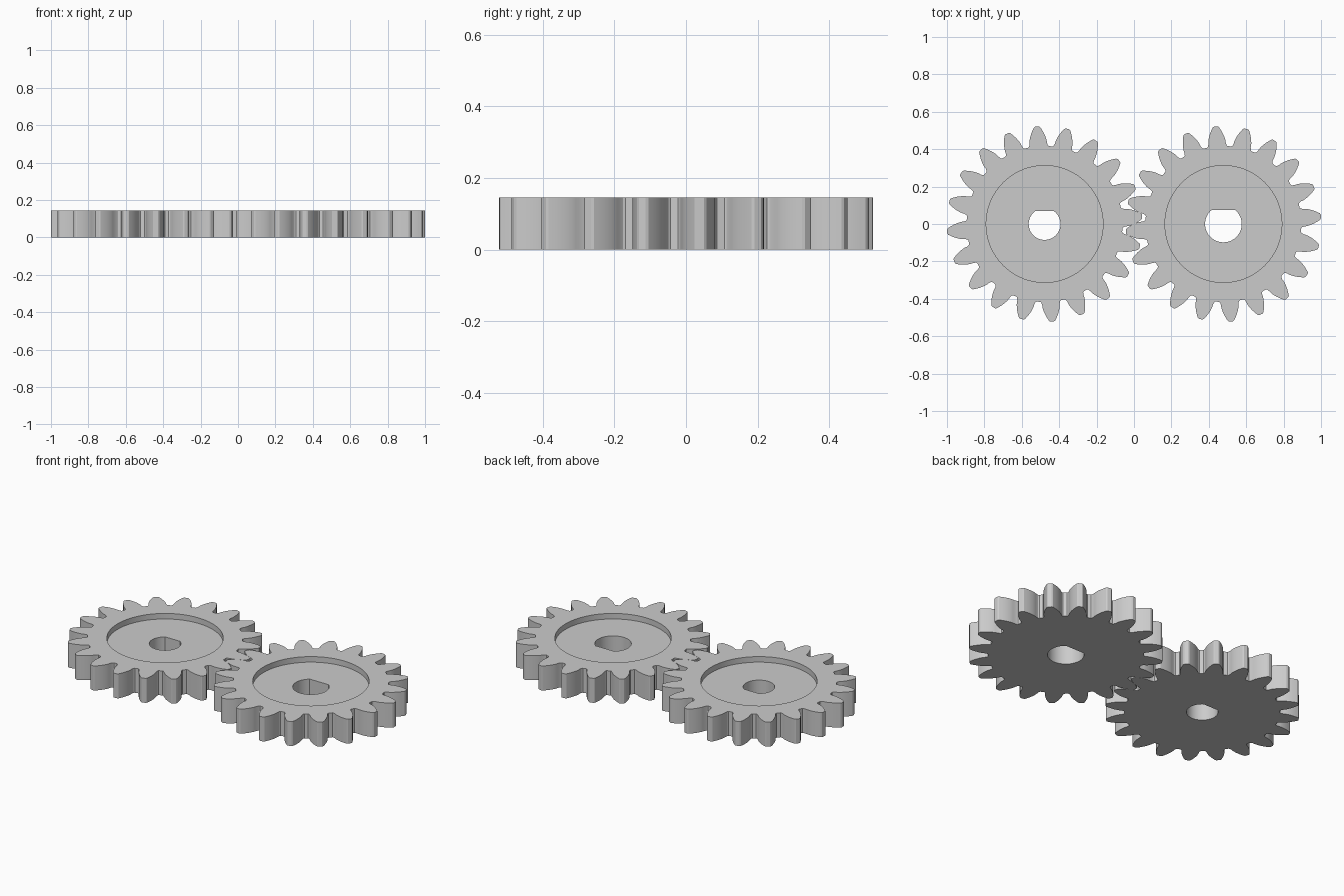
import bpy, bmesh
from math import pi, cos, sin, tan, acos, asin, radians, sqrt

if "Cube" in bpy.data.objects:
    bpy.data.objects.remove(bpy.data.objects["Cube"])

TEETH = 20
PITCH_R, TIP_R, ROOT_R = 0.478, 0.523, 0.417
PRESSURE = radians(25)
BASE_R = PITCH_R * cos(PRESSURE)
HEIGHT, RECESS_R, RECESS_DEPTH = 0.145, 0.3125, 0.033
PHASE = radians(4.5)


def inv(a):
    return tan(a) - a


def half_angle(r):
    """Half the angular tooth thickness at radius r (involute flank)."""
    return pi / (2 * TEETH) + inv(PRESSURE) - inv(acos(min(1, BASE_R / r)))


def gear_profile():
    # one flank from the root fillet up to the tip, mirrored for each tooth
    flank = [(ROOT_R, 0.132), (ROOT_R + 0.004, 0.12)]
    for i in range(8):
        r = BASE_R + (TIP_R - 0.004 - BASE_R) * i / 7
        flank.append((r, half_angle(r)))
    flank.append((TIP_R, half_angle(TIP_R) * 0.7))
    pts = []
    for k in range(TEETH):
        c = PHASE + 2 * pi * k / TEETH
        tooth = [(r, c - a) for r, a in flank] + [(r, c + a) for r, a in reversed(flank)]
        pts += [(r * cos(a), r * sin(a)) for r, a in tooth]
    return pts


def circle(r, n=72):
    return [(r * cos(2 * pi * i / n), r * sin(2 * pi * i / n)) for i in range(n)]


def d_bore(r, flat, n=40):
    # round hole closed by a flat on the +y side
    start = pi - asin(flat / r)
    sweep = pi + 2 * asin(flat / r)
    return [(r * cos(start + sweep * i / n), r * sin(start + sweep * i / n)) for i in range(n + 1)]


def make_gear(name, x, bore_r, flat):
    bm = bmesh.new()

    def loop(pts, z):
        vs = [bm.verts.new((px, py, z)) for px, py in pts]
        es = [bm.edges.new((vs[i - 1], vs[i])) for i in range(len(vs))]
        return vs, es

    def wall(a, b):
        for i in range(len(a)):
            bm.faces.new((a[i - 1], a[i], b[i], b[i - 1]))

    floor_z = HEIGHT - RECESS_DEPTH
    outer, bore, recess = gear_profile(), d_bore(bore_r, flat), circle(RECESS_R)
    o0, o1 = loop(outer, 0), loop(outer, HEIGHT)
    b0, b1 = loop(bore, 0), loop(bore, floor_z)
    r0, r1 = loop(recess, floor_z), loop(recess, HEIGHT)
    # underside, toothed rim top and recessed web
    for a, b in ((o0, b0), (o1, r1), (r0, b1)):
        bmesh.ops.triangle_fill(bm, edges=a[1] + b[1], use_beauty=True)
    # toothed side, bore wall and recess wall
    for a, b in ((o0, o1), (b0, b1), (r0, r1)):
        wall(a[0], b[0])
    bmesh.ops.recalc_face_normals(bm, faces=bm.faces[:])
    me = bpy.data.meshes.new(name)
    bm.to_mesh(me)
    bm.free()
    ob = bpy.data.objects.new(name, me)
    ob.location.x = x
    bpy.context.collection.objects.link(ob)
    bpy.ops.object.select_all(action='DESELECT')
    ob.select_set(True)
    bpy.context.view_layer.objects.active = ob
    bpy.ops.object.shade_smooth_by_angle(angle=radians(25))


make_gear("left_gear", -PITCH_R, 0.085, 0.07)
make_gear("right_gear", PITCH_R, 0.098, 0.076)
